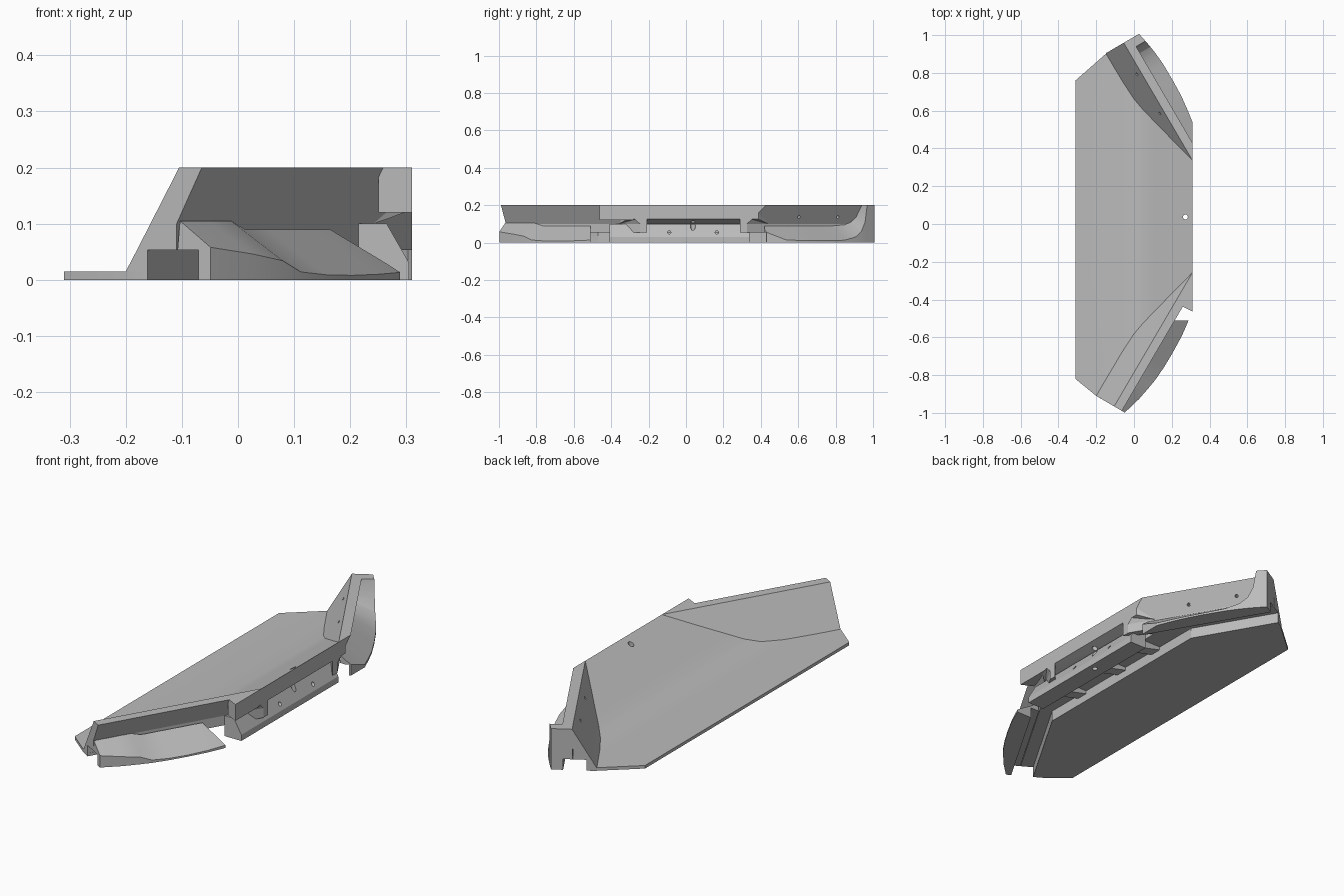
import bpy, bmesh
from mathutils import Vector

cube = bpy.data.objects.get("Cube")
if cube:
    bpy.data.objects.remove(cube, do_unlink=True)

grey = bpy.data.materials.new("plain grey")
grey.use_nodes = True
colour = (0.5, 0.5, 0.5, 1)
grey.diffuse_color = colour
grey.node_tree.nodes["Principled BSDF"].inputs["Base Color"].default_value = colour


def finish(bm, name):
    bmesh.ops.recalc_face_normals(bm, faces=bm.faces)
    mesh = bpy.data.meshes.new(name)
    bm.to_mesh(mesh)
    bm.free()
    mesh.materials.append(grey)
    obj = bpy.data.objects.new(name, mesh)
    bpy.context.collection.objects.link(obj)
    return obj


def loft(name, loops, clips=()):
    """Closed solid through matching loops, trimmed by (point, outward normal) planes."""
    bm = bmesh.new()
    rings = [[bm.verts.new(p) for p in loop] for loop in loops]
    n = len(rings[0])
    for a, b in zip(rings, rings[1:]):
        for i in range(n):
            j = (i + 1) % n
            bm.faces.new((a[i], a[j], b[j], b[i]))
    bm.faces.new(rings[0])
    bm.faces.new(rings[-1])
    for co, no in clips:
        geom = bm.verts[:] + bm.edges[:] + bm.faces[:]
        cut = bmesh.ops.bisect_plane(bm, geom=geom, plane_co=co, plane_no=no, clear_outer=True)
        edges = [e for e in cut["geom_cut"] if isinstance(e, bmesh.types.BMEdge)]
        bmesh.ops.holes_fill(bm, edges=edges)
    return finish(bm, name)


def rod(a, b, radius):
    """Cylinder between two points, used as a cutter."""
    a, b = Vector(a), Vector(b)
    bm = bmesh.new()
    bmesh.ops.create_cone(bm, cap_ends=True, segments=20, radius1=radius, radius2=radius,
                          depth=(b - a).length)
    turn = (b - a).to_track_quat('Z', 'Y').to_matrix()
    for v in bm.verts:
        v.co = turn @ v.co + (a + b) / 2
    return finish(bm, "hole_cutter")


def boolean(obj, cutter, operation='DIFFERENCE'):
    mod = obj.modifiers.new("cut", 'BOOLEAN')
    mod.operation, mod.solver, mod.object = operation, 'EXACT', cutter
    bpy.context.view_layer.objects.active = obj
    bpy.ops.object.modifier_apply(modifier=mod.name)
    bpy.data.objects.remove(cutter, do_unlink=True)


def smooth(obj):
    bpy.ops.object.select_all(action='DESELECT')
    obj.select_set(True)
    bpy.context.view_layer.objects.active = obj
    bpy.ops.object.shade_smooth_by_angle(angle=0.45)


def prism(name, plan, z0, z1):
    return loft(name, [[(x, y, z) for x, y in plan] for z in (z0, z1)])


def along_y(name, profile, y0, y1):
    return loft(name, [[(x, y, z) for x, z in profile] for y in (y0, y1)])


def place(side, s, t, z):
    """Distance s along a slanted wall, t outward from its foot."""
    x = -0.2 + 0.505 * s + 0.863 * t
    y = -0.91 + 0.863 * s - 0.505 * t
    return (x, y if side < 0 else 0.08 - y, z)


def side_plane(side, x, y, nx, ny):
    return ((x, y if side < 0 else 0.08 - y, 0), (nx, ny if side < 0 else -ny, 0))


# Main body: flat plate ramping up to the high edge
body = along_y("main_plate", [
    (-0.31, 0), (0.11, 0), (0.11, 0.053), (0.21, 0.053), (0.21, 0.09), (0.265, 0.108),
    (0.31, 0.125), (0.31, 0.2), (0.2, 0.135), (0.1, 0.077), (0.05, 0.048), (0.0, 0.026),
    (-0.06, 0.017), (-0.14, 0.015), (-0.31, 0.015)], -1.2, 1.2)
outline = prism("outline_cutter", [
    (-0.32, -0.812), (-0.2, -0.91), (-0.161, -0.933), (0.11, -0.47), (0.32, -0.3),
    (0.32, 0.38), (0.11, 0.55), (-0.11, 0.927), (-0.15, 0.9), (-0.32, 0.751)], -0.1, 0.4)
boolean(body, outline, 'INTERSECT')

# Ledge below the high edge, with ribs tying it to the body
ledge = along_y("edge_ledge", [(0.215, 0), (0.305, 0), (0.305, 0.03), (0.265, 0.1), (0.215, 0.1)],
                -0.41, 0.34)
for i, y in enumerate((-0.25, 0.04, 0.29)):
    along_y("channel_rib_%d" % (i + 1), [(0.1, 0.04), (0.22, 0.01), (0.22, 0.09), (0.1, 0.07)],
            y - 0.03, y + 0.03)

# Mounting holes and the round groove
for y in (0.555, 0.04, -0.475):
    boolean(body, rod((-0.24, y, -0.1), (-0.24, y, 0.1), 0.015))
for part in (body, ledge):
    boolean(part, rod((0.28, 0.037, 0.04), (0.28, 0.037, 0.3), 0.034))
    boolean(part, rod((0.272, 0.037, -0.1), (0.272, 0.037, 0.3), 0.013))
for y in (-0.09, 0.165):
    boolean(ledge, rod((0.2, y, 0.055), (0.4, y, 0.055), 0.009))
smooth(body)
smooth(ledge)

# Projecting corner of the high edge
prism("edge_corner", [(0.25, -0.433), (0.31, -0.463), (0.31, -0.28), (0.27, -0.37)], 0.12, 0.2)

# Slanted walls at both ends
for side, label, start in ((-1, "front", 0.0), (1, "back", 0.1)):
    upper = [(0.023, 0.053), (0.11, 0.2), (0.157, 0.2), (0.105, 0.1), (0.105, 0.053)]
    wall = loft(label + "_wall",
                [[place(side, s, t, z) for t, z in upper] for s in (start, 1.0)],
                [side_plane(side, 0.31, 0, 1, 0), side_plane(side, -0.015, -0.566, -0.34, 0.31)])
    for s in (0.28, 0.52):
        boolean(wall, rod(place(side, s, 0.0, 0.21), place(side, s, 0.22, 0.08), 0.008))
    foot = [(0, 0), (0.045, 0), (0.045, 0.053), (0.023, 0.053), (0, 0.015)]
    loft(label + "_wall_foot",
         [[place(side, s, t, z) for t, z in foot] for s in (start, 0.537)])


# Curved outer shelves: distance, outer reach, inner height, outer height
def shelf(name, side, stations, clips):
    loops = []
    for s, reach, high, low in stations:
        section = [(0.107, 0.053), (0.15, 0.053), (0.15, 0), (reach, 0), (reach, low), (0.112, high)]
        loops.append([place(side, s, t, z) for t, z in section])
    smooth(loft(name, loops, clips))


shelf("front_shelf", -1, [
    (0, 0.175, 0.105, 0.058), (0.1, 0.204, 0.105, 0.046), (0.18, 0.219, 0.105, 0.034),
    (0.23, 0.227, 0.09, 0.014), (0.31, 0.233, 0.09, 0.009), (0.4, 0.234, 0.09, 0.008),
    (0.5, 0.231, 0.09, 0.01), (0.58, 0.222, 0.09, 0.013), (0.66, 0.21, 0.09, 0.015)],
    [side_plane(-1, 0, -0.51, 0, 1)])
shelf("back_shelf", 1, [
    (0.1, 0.204, 0.2, 0.2), (0.15, 0.214, 0.2, 0.2), (0.165, 0.217, 0.14, 0.11),
    (0.19, 0.221, 0.11, 0.06), (0.23, 0.227, 0.095, 0.03), (0.3, 0.233, 0.09, 0.013),
    (0.4, 0.234, 0.09, 0.01), (0.5, 0.231, 0.09, 0.01), (0.58, 0.222, 0.09, 0.012),
    (0.66, 0.21, 0.09, 0.015), (0.74, 0.19, 0.09, 0.03)],
    [side_plane(1, 0.31, 0, 1, 0), side_plane(1, 0, -0.34, 0, 1)])
